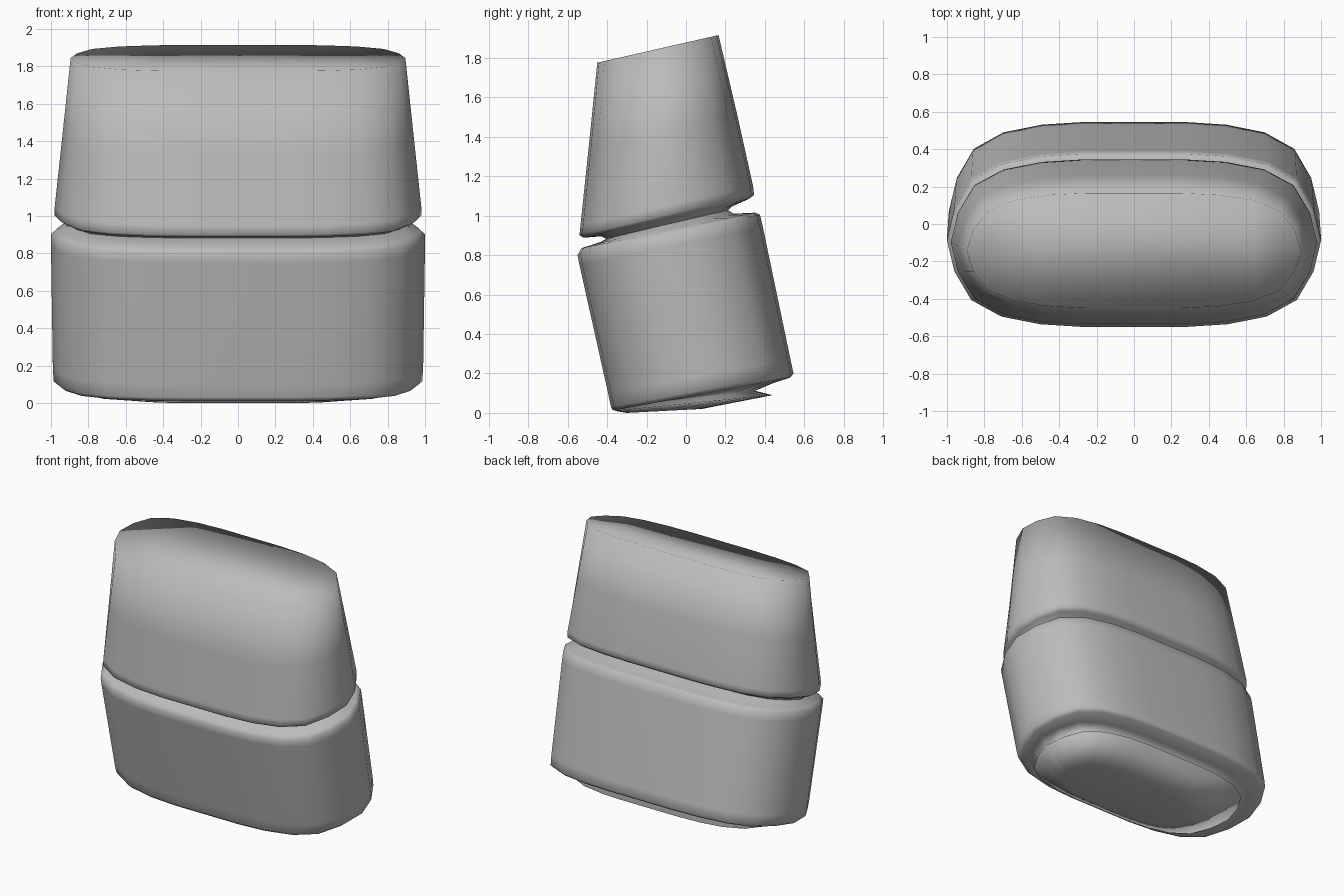
import bpy
import bmesh

cube = bpy.data.objects.get("Cube")
if cube:
    bpy.data.objects.remove(cube, do_unlink=True)

grey = bpy.data.materials.new("plain grey")
grey.use_nodes = True
colour = (0.5, 0.5, 0.5, 1)
grey.diffuse_color = colour
grey.node_tree.nodes["Principled BSDF"].inputs["Base Color"].default_value = colour

# Rounded oblong outline: one quadrant, mirrored to a full loop
quadrant = [(1, 0), (.96, .36), (.87, .69), (.71, .88), (.5, .97), (.28, 1)]
half = quadrant + [(0, 1)] + [(-x, y) for x, y in reversed(quadrant)]
outline = half + [(x, -y) for x, y in reversed(half[1:-1])]


def loft(name, rings):
    """Skin tilted rings given as front y, front z, back y, back z, half width."""
    bm = bmesh.new()
    loops = []
    for yf, zf, yb, zb, width in rings:
        loops.append([bm.verts.new((width * u,
                                    (yf + yb + v * (yb - yf)) / 2,
                                    (zf + zb + v * (zb - zf)) / 2))
                      for u, v in outline])
    n = len(outline)
    for low, high in zip(loops, loops[1:]):
        for i in range(n):
            j = (i + 1) % n
            bm.faces.new((low[i], low[j], high[j], high[i]))
    bm.faces.new(loops[0][::-1])
    bm.faces.new(loops[-1])
    for face in bm.faces:
        face.smooth = True
    mesh = bpy.data.meshes.new(name)
    bm.to_mesh(mesh)
    bm.free()
    mesh.materials.append(grey)
    obj = bpy.data.objects.new(name, mesh)
    bpy.context.collection.objects.link(obj)
    return obj


# Lower segment: bottom cap, undercut, rounded wall and shoulder
loft("lower_segment", [
    (-.30, .000, .08, .020, .50),
    (-.36, .010, .44, .090, .82),
    (-.34, .030, .35, .112, .80),
    (-.35, .020, .44, .150, .88),
    (-.37, .012, .53, .180, .96),
    (-.38, .030, .545, .200, .985),
    (-.395, .100, .53, .270, .99),
    (-.54, .750, .39, .940, 1.0),
    (-.55, .800, .375, 1.005, 1.0),
    (-.53, .835, .35, 1.015, .975),
    (-.43, .868, .24, 1.010, .92),
    (-.40, .885, .21, 1.030, .90),
])

# Upper segment: rounded lower lip, tapering wall and flat slanted top
loft("upper_segment", [
    (-.40, .880, .21, 1.025, .90),
    (-.43, .895, .23, 1.045, .91),
    (-.52, .888, .32, 1.085, .955),
    (-.54, .900, .345, 1.105, .98),
    (-.535, .950, .34, 1.150, .98),
    (-.495, 1.330, .26, 1.510, .94),
    (-.45, 1.775, .165, 1.915, .895),
])
